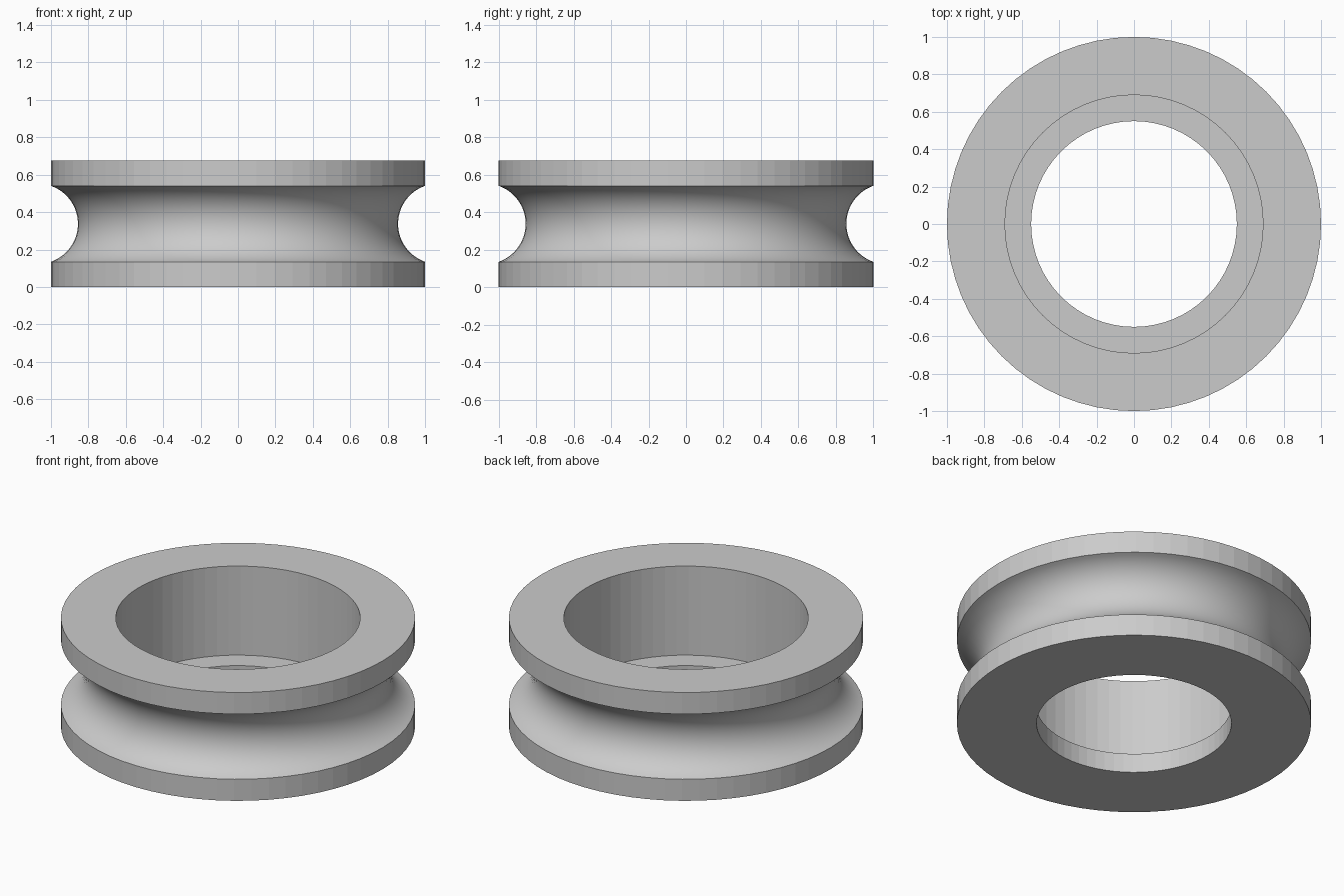
import bpy
import bmesh
from math import asin, cos, sin, pi
from mathutils import Matrix, Vector

cube = bpy.data.objects.get("Cube")
if cube:
    bpy.data.objects.remove(cube, do_unlink=True)

SEGMENTS = 64
ARC_STEPS = 24
HEIGHT = 0.675
RIM, BORE, LIP = 1.0, 0.69, 0.55
LEDGE_Z = 0.12
GROOVE_R, GROOVE_HALF = 0.215, 0.203

# Plain grey finish
grey = bpy.data.materials.new("plain_grey")
grey.use_nodes = True
colour = (0.6, 0.6, 0.6, 1)
grey.diffuse_color = colour
grey.node_tree.nodes["Principled BSDF"].inputs["Base Color"].default_value = colour

# Circular groove section, from the lower flange to the upper one
half_angle = asin(GROOVE_HALF / GROOVE_R)
centre_r = RIM + GROOVE_R * cos(half_angle)
groove = []
for i in range(ARC_STEPS + 1):
    a = half_angle * (2 * i / ARC_STEPS - 1)
    groove.append((centre_r - GROOVE_R * cos(a), HEIGHT / 2 + GROOVE_R * sin(a)))

# Closed ring section: lip, flanges, groove, bore and ledge
profile = [(LIP, 0), (RIM, 0), *groove, (RIM, HEIGHT),
           (BORE, HEIGHT), (BORE, LEDGE_Z), (LIP, LEDGE_Z)]

# Turn the section around the axis
bm = bmesh.new()
rings = []
for s in range(SEGMENTS):
    turn = Matrix.Rotation(2 * pi * s / SEGMENTS, 3, 'Z')
    rings.append([bm.verts.new(turn @ Vector((r, 0, z))) for r, z in profile])

groove_faces = range(2, 2 + ARC_STEPS)
for s in range(SEGMENTS):
    here, there = rings[s], rings[(s + 1) % SEGMENTS]
    for i in range(len(profile)):
        j = (i + 1) % len(profile)
        face = bm.faces.new((here[i], there[i], there[j], here[j]))
        face.smooth = i in groove_faces
bmesh.ops.recalc_face_normals(bm, faces=bm.faces)

# Crisp flange edges beside the smooth groove
for edge in bm.edges:
    if edge.calc_face_angle(0) > 0.4:
        edge.smooth = False

mesh = bpy.data.meshes.new("grooved_ring")
bm.to_mesh(mesh)
bm.free()
mesh.materials.append(grey)
ring = bpy.data.objects.new("grooved_ring", mesh)
bpy.context.collection.objects.link(ring)
